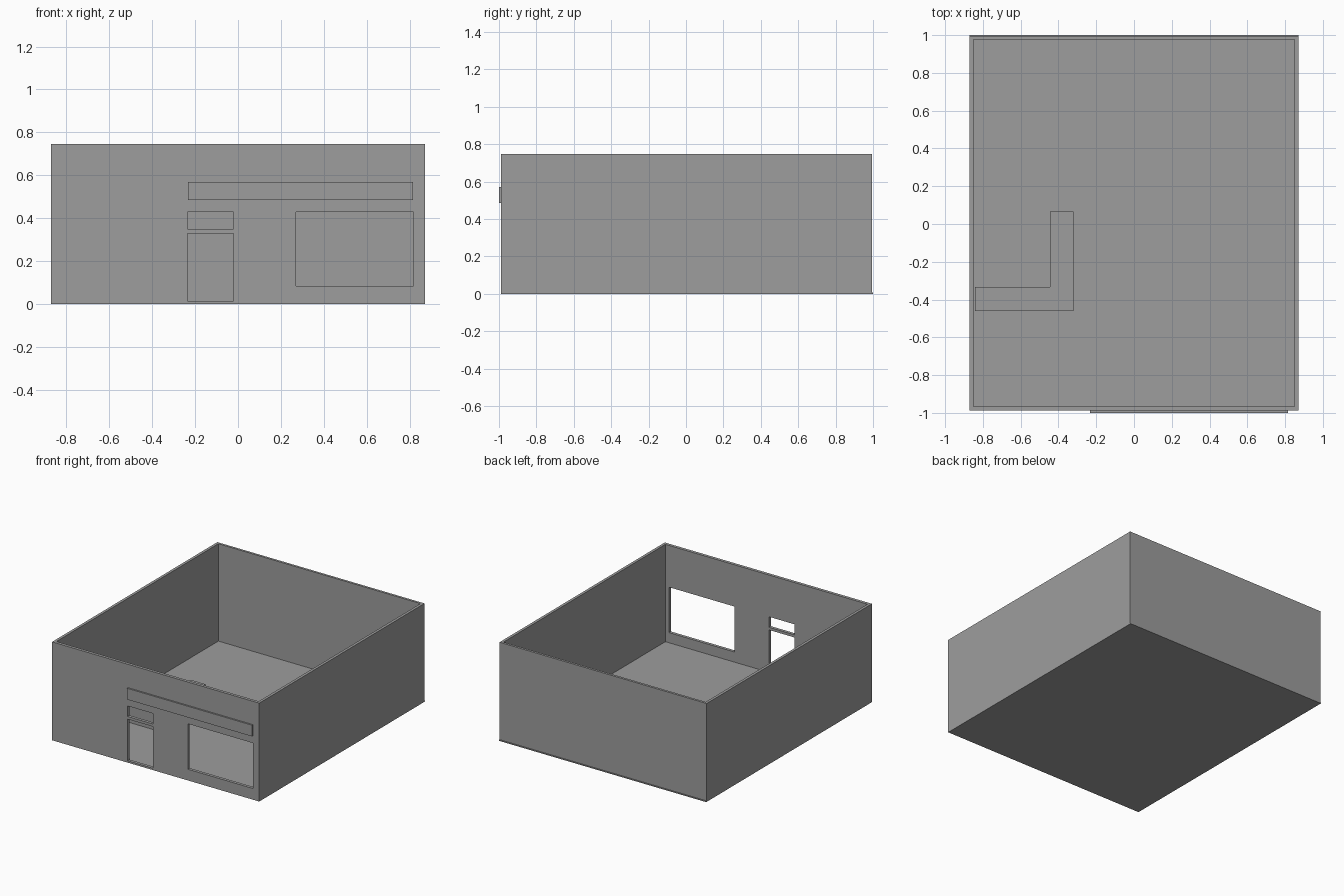
import bpy
import bmesh

cube = bpy.data.objects.get("Cube")
if cube:
    bpy.data.objects.remove(cube, do_unlink=True)

grey = bpy.data.materials.new("plain grey")
grey.use_nodes = True
colour = (0.34, 0.34, 0.34, 1)
grey.diffuse_color = colour
grey.node_tree.nodes["Principled BSDF"].inputs["Base Color"].default_value = colour


def prism(name, outline, z0, z1):
    """Extrude a flat outline from z0 up to z1."""
    bm = bmesh.new()
    base = bm.faces.new([bm.verts.new((x, y, z0)) for x, y in outline])
    top = bmesh.ops.extrude_face_region(bm, geom=[base])["geom"]
    bmesh.ops.translate(bm, vec=(0, 0, z1 - z0),
                        verts=[v for v in top if isinstance(v, bmesh.types.BMVert)])
    bmesh.ops.recalc_face_normals(bm, faces=bm.faces)
    mesh = bpy.data.meshes.new(name)
    bm.to_mesh(mesh)
    bm.free()
    mesh.materials.append(grey)
    obj = bpy.data.objects.new(name, mesh)
    bpy.context.collection.objects.link(obj)
    return obj


def box(name, x0, x1, y0, y1, z0, z1):
    return prism(name, [(x0, y0), (x1, y0), (x1, y1), (x0, y1)], z0, z1)


def cut(target, cutter):
    """Subtract the cutter for good, then remove it."""
    cutter.hide_render = True
    mod = target.modifiers.new("opening", "BOOLEAN")
    mod.operation = "DIFFERENCE"
    mod.solver = "EXACT"
    mod.object = cutter
    bpy.context.view_layer.update()
    graph = bpy.context.evaluated_depsgraph_get()
    mesh = bpy.data.meshes.new_from_object(target.evaluated_get(graph))
    target.modifiers.clear()
    target.data = mesh
    bpy.data.objects.remove(cutter, do_unlink=True)


W, FRONT, BACK, HEIGHT = 0.87, -0.988, 0.995, 0.747
SLAB = 0.008

# Floor slab, with a small lip behind the back wall
box("floor", -W, W, FRONT, 1.0, 0, SLAB)

# Open-topped walls
walls = box("walls", -W, W, FRONT, BACK, SLAB, HEIGHT)
cut(walls, box("room_cutter", -W + 0.021, W - 0.021, FRONT + 0.023, BACK - 0.018, -0.1, 1))

# Door, transom and shop window openings in the front wall
for name, x0, x1, z0, z1 in [
    ("door", -0.235, -0.021, 0.014, 0.33),
    ("transom", -0.235, -0.021, 0.35, 0.43),
    ("window", 0.27, 0.818, 0.085, 0.43),
]:
    cut(walls, box(name + "_cutter", x0, x1, FRONT - 0.1, FRONT + 0.1, z0, z1))

# Sign board over the openings
box("sign_board", -0.232, 0.816, -1.0, FRONT, 0.485, 0.57)

# L-shaped counter
prism("counter", [(-0.842, -0.46), (-0.32, -0.46), (-0.32, 0.067),
                  (-0.445, 0.067), (-0.445, -0.333), (-0.842, -0.333)], SLAB, 0.17)
